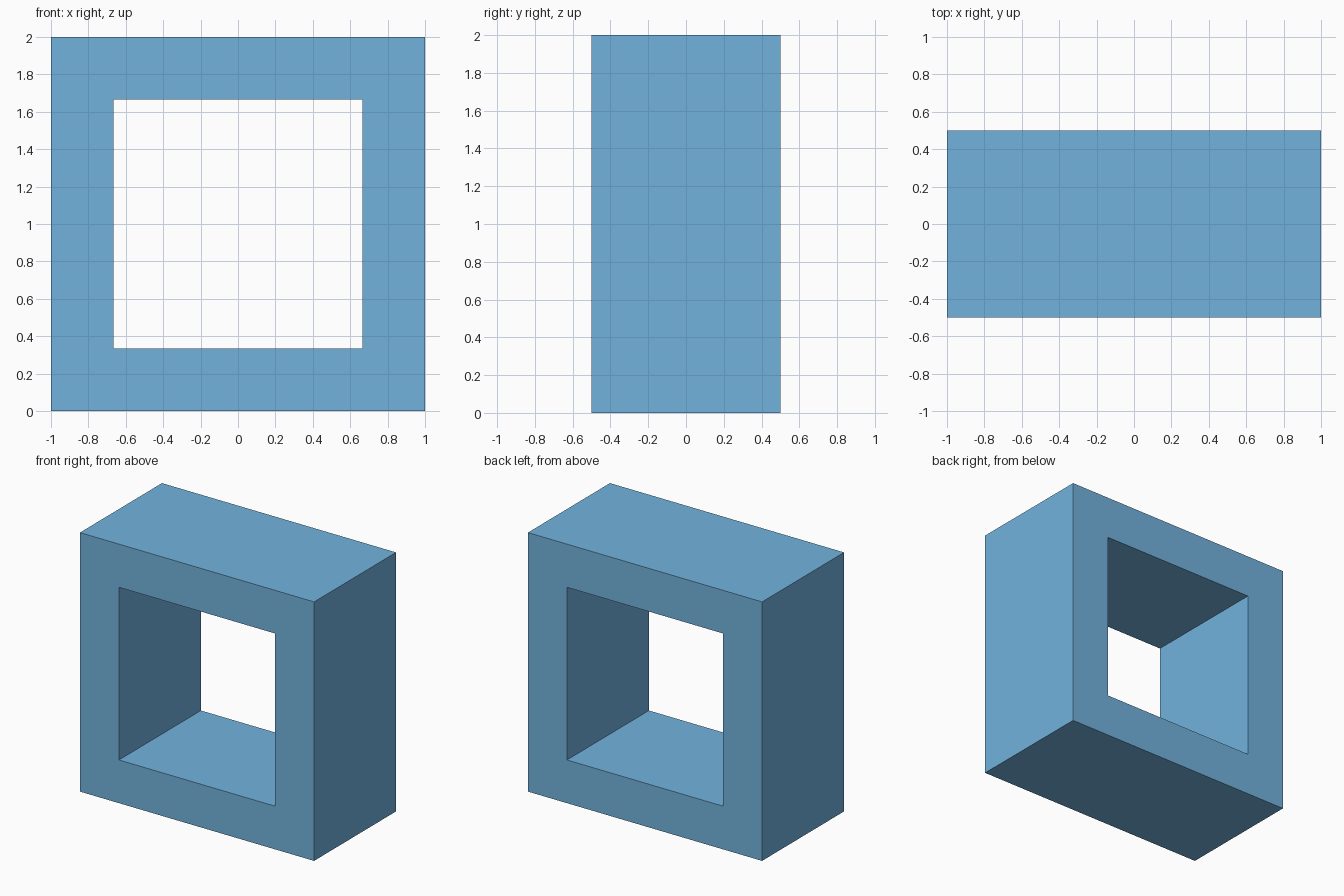
import bpy
import bmesh

if "Cube" in bpy.data.objects:
    bpy.data.objects.remove(bpy.data.objects["Cube"])

OUTER, INNER, DEPTH, CENTRE_Z = 1.0, 2 / 3, 1.0, 1.0
CORNERS = [(-1, -1), (1, -1), (1, 1), (-1, 1)]

bm = bmesh.new()


def square_loop(half):
    """Corner vertices of a square outline on the front plane."""
    return [bm.verts.new((x * half, -DEPTH / 2, CENTRE_Z + z * half))
            for x, z in CORNERS]


# Front face: a mitred ring between the outer and inner squares
outer, inner = square_loop(OUTER), square_loop(INNER)
ring = []
for i in range(4):
    j = (i + 1) % 4
    ring.append(bm.faces.new((outer[i], outer[j], inner[j], inner[i])))

# Extrude the ring back, keeping the front so the frame is closed
result = bmesh.ops.extrude_face_region(bm, geom=ring, use_keep_orig=True)
back = [v for v in result["geom"] if isinstance(v, bmesh.types.BMVert)]
bmesh.ops.translate(bm, verts=back, vec=(0, DEPTH, 0))
bmesh.ops.recalc_face_normals(bm, faces=bm.faces[:])

mesh = bpy.data.meshes.new("square_frame")
bm.to_mesh(mesh)
bm.free()
frame = bpy.data.objects.new("square_frame", mesh)
bpy.context.collection.objects.link(frame)

# Blue finish
blue = bpy.data.materials.new("blue")
blue.diffuse_color = (0.17, 0.45, 0.73, 1)
blue.use_nodes = True
blue.node_tree.nodes["Principled BSDF"].inputs["Base Color"].default_value = blue.diffuse_color
mesh.materials.append(blue)
